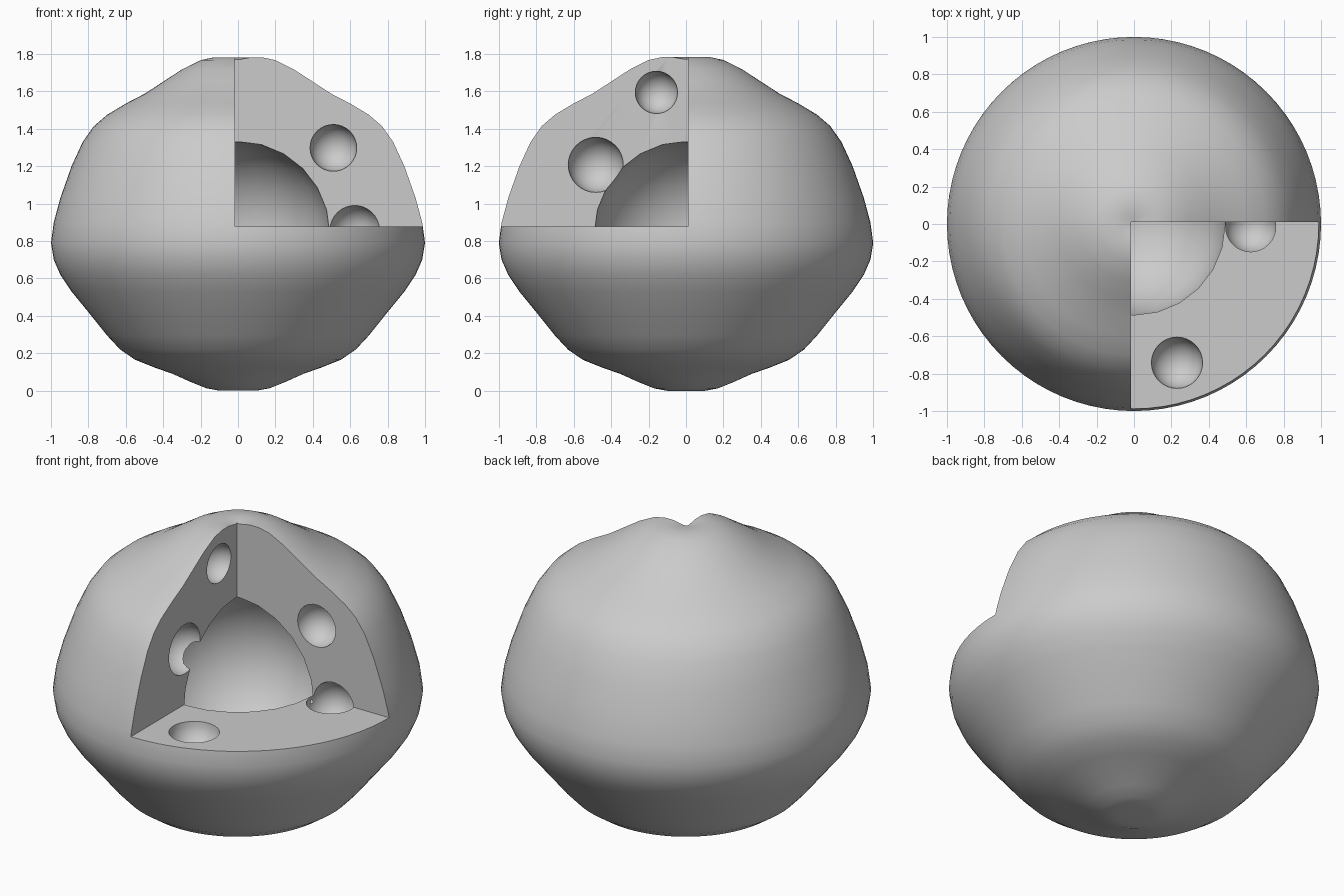
import bpy
import bmesh
import math
from mathutils import Matrix, Vector

cube = bpy.data.objects.get("Cube")
if cube:
    bpy.data.objects.remove(cube, do_unlink=True)

# One plain grey for everything
grey = bpy.data.materials.new("grey")
grey.use_nodes = True
colour = (0.6, 0.6, 0.6, 1)
grey.diffuse_color = colour
grey.node_tree.nodes["Principled BSDF"].inputs["Base Color"].default_value = colour


def make_object(name, bm):
    bmesh.ops.recalc_face_normals(bm, faces=bm.faces)
    mesh = bpy.data.meshes.new(name)
    bm.to_mesh(mesh)
    bm.free()
    mesh.materials.append(grey)
    obj = bpy.data.objects.new(name, mesh)
    bpy.context.collection.objects.link(obj)
    return obj


def ball(name, centre, radius, segments):
    bm = bmesh.new()
    bmesh.ops.create_uvsphere(bm, u_segments=segments, v_segments=segments // 2,
                              radius=radius, matrix=Matrix.Translation(centre))
    return make_object(name, bm)


def box(name, low, high):
    bm = bmesh.new()
    low, high = Vector(low), Vector(high)
    bmesh.ops.create_cube(bm, size=1, matrix=Matrix.Translation((low + high) / 2)
                          @ Matrix.Diagonal((*(high - low), 1)))
    return make_object(name, bm)


# Body: a revolved gourd-like profile with shallow dimples at both poles
profile = [(0, 0.010), (0.10, 0.0), (0.17, 0.013), (0.25, 0.045), (0.35, 0.09),
           (0.45, 0.125), (0.55, 0.165), (0.63, 0.22), (0.70, 0.295), (0.80, 0.42),
           (0.89, 0.53), (0.95, 0.62), (0.985, 0.70), (1.0, 0.79), (0.985, 0.90),
           (0.95, 1.03), (0.89, 1.20), (0.83, 1.33), (0.77, 1.415), (0.70, 1.475),
           (0.60, 1.535), (0.50, 1.587), (0.40, 1.652), (0.30, 1.717), (0.20, 1.767),
           (0.13, 1.782), (0.07, 1.782), (0, 1.768)]
bm = bmesh.new()
verts = [bm.verts.new((r, 0, z)) for r, z in profile]
edges = [bm.edges.new(pair) for pair in zip(verts, verts[1:])]
bmesh.ops.spin(bm, geom=verts + edges, cent=(0, 0, 0), axis=(0, 0, 1),
               angle=math.tau, steps=80, use_duplicate=False)
bmesh.ops.remove_doubles(bm, verts=bm.verts, dist=0.0005)
body = make_object("body", bm)

# Front corner wedge, round core and small bubbles on the cut faces
cut_x, cut_y, cut_z = -0.015, 0.012, 0.878
cutters = [
    box("wedge_cutter", (cut_x, -1.5, cut_z), (1.5, cut_y, 2.2)),
    ball("core_cutter", (0, 0, 0.84), 0.492, 24),
    ball("wall_bubble_cutter", (0.51, cut_y, 1.298), 0.125, 32),
    ball("corner_bubble_cutter", (0.624, -0.015, 0.857), 0.136, 32),
    ball("upper_bubble_cutter", (cut_x, -0.158, 1.594), 0.113, 32),
    ball("side_bubble_cutter", (cut_x, -0.482, 1.207), 0.147, 32),
    ball("floor_bubble_cutter", (0.23, -0.742, cut_z), 0.137, 32),
]
bpy.context.view_layer.objects.active = body
body.select_set(True)
for cutter in cutters:
    cutter.hide_render = True
    cut = body.modifiers.new(cutter.name, "BOOLEAN")
    cut.operation = "DIFFERENCE"
    cut.solver = "EXACT"
    cut.object = cutter
    bpy.ops.object.modifier_apply(modifier=cut.name)
for cutter in cutters:
    bpy.data.objects.remove(cutter, do_unlink=True)

bpy.ops.object.shade_smooth_by_angle(angle=math.radians(32))
